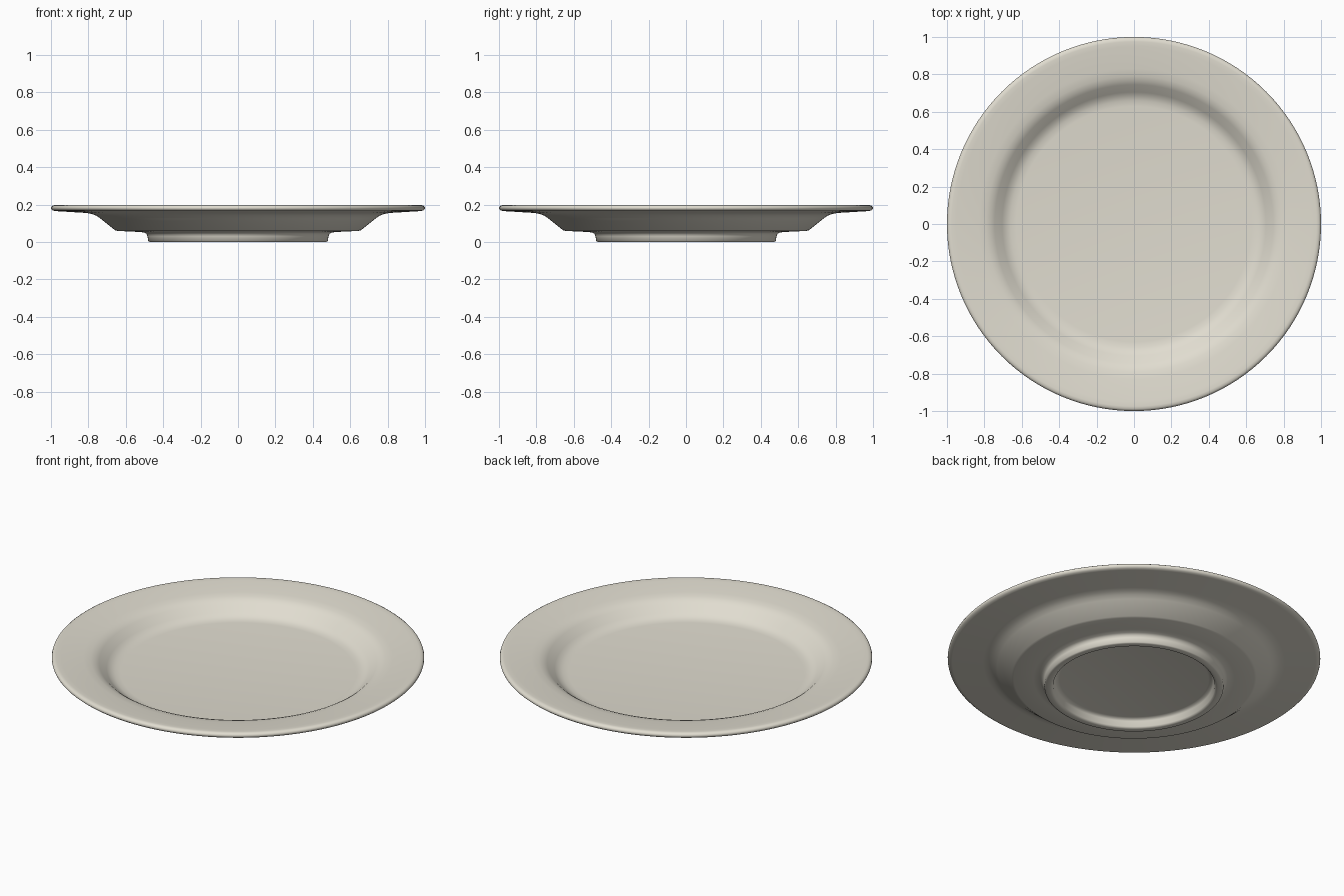
import bpy, bmesh, math

if "Cube" in bpy.data.objects:
    bpy.data.objects.remove(bpy.data.objects["Cube"])

SEGMENTS = 128

# One glaze colour for the whole plate
glaze = bpy.data.materials.new("cream_glaze")
glaze.diffuse_color = (0.75, 0.72, 0.63, 1.0)
glaze.use_nodes = True
glaze.node_tree.nodes["Principled BSDF"].inputs["Base Color"].default_value = glaze.diffuse_color

# Half section (radius, height), from underside centre round the rim to top centre
underside = [(0, 0.05), (0.40, 0.05), (0.418, 0.047), (0.427, 0.037)]
foot_ring = [(0.434, 0.008), (0.442, 0.001), (0.45, 0), (0.472, 0), (0.48, 0.004),
             (0.484, 0.03), (0.489, 0.043), (0.502, 0.051)]
outer_wall = [(0.54, 0.054), (0.645, 0.059), (0.658, 0.063), (0.735, 0.125),
              (0.757, 0.14), (0.78, 0.149), (0.81, 0.155)]
rim = [(0.975, 0.165), (0.99, 0.168), (0.998, 0.175), (1.0, 0.182),
       (0.997, 0.190), (0.988, 0.196), (0.975, 0.197)]
inner_wall = [(0.95, 0.195), (0.83, 0.183), (0.79, 0.177), (0.765, 0.168),
              (0.745, 0.156), (0.705, 0.121), (0.685, 0.107), (0.66, 0.098),
              (0.63, 0.095), (0, 0.095)]
profile = underside + foot_ring + outer_wall + rim + inner_wall

# Turn the section about the vertical axis
bm = bmesh.new()
verts = [bm.verts.new((r, 0, z)) for r, z in profile]
edges = [bm.edges.new(pair) for pair in zip(verts, verts[1:])]
bmesh.ops.spin(bm, geom=verts + edges, cent=(0, 0, 0), axis=(0, 0, 1),
               angle=math.tau, steps=SEGMENTS, use_merge=False)
bmesh.ops.remove_doubles(bm, verts=bm.verts[:], dist=0.0002)
bmesh.ops.recalc_face_normals(bm, faces=bm.faces[:])

mesh = bpy.data.meshes.new("plate")
bm.to_mesh(mesh)
bm.free()
mesh.materials.append(glaze)

plate = bpy.data.objects.new("plate", mesh)
bpy.context.collection.objects.link(plate)

# Smooth glazed surface
bpy.context.view_layer.objects.active = plate
plate.select_set(True)
bpy.ops.object.shade_smooth_by_angle(angle=math.radians(60))
